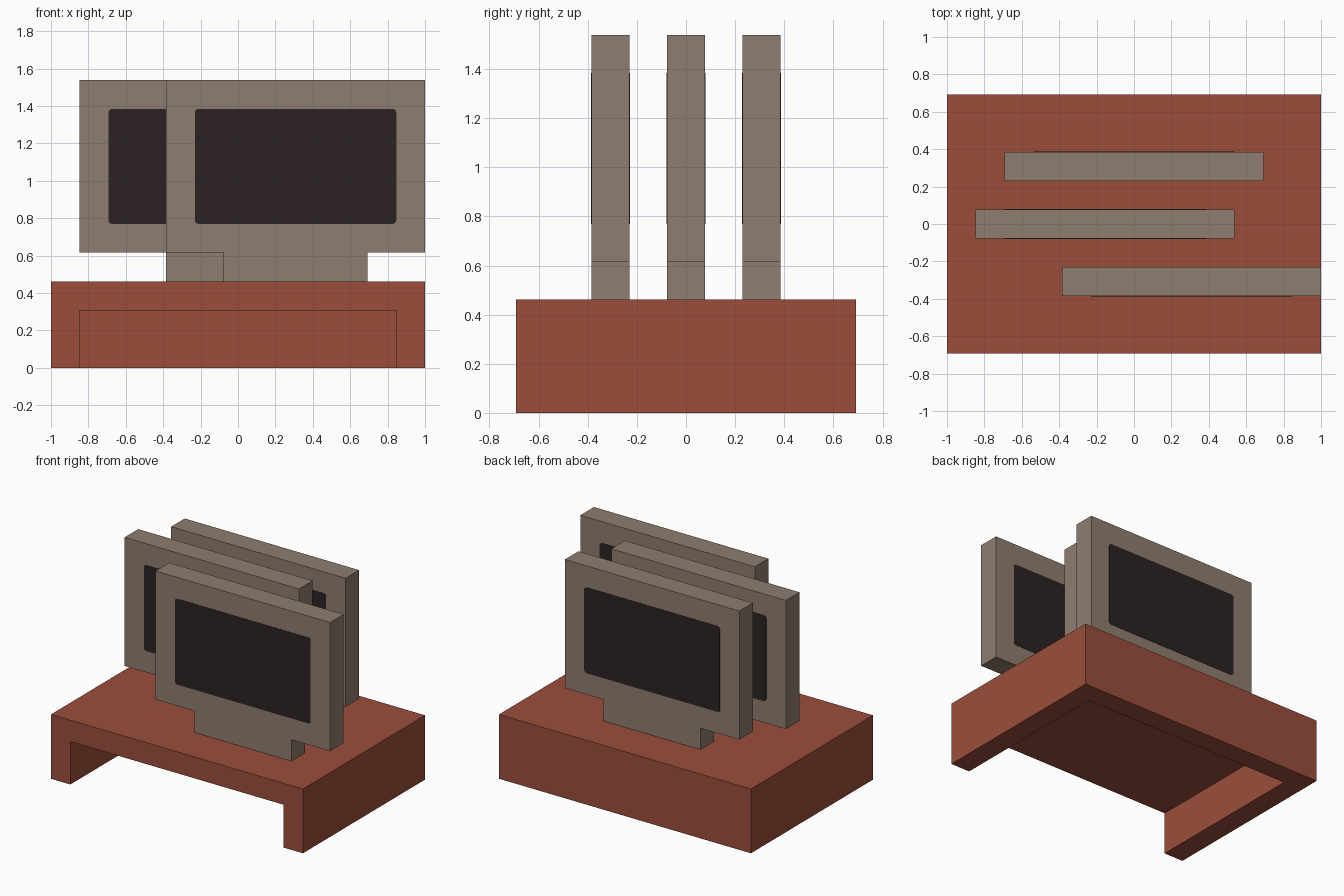
import bpy
import bmesh

U = 1 / 13  # base unit: the whole model sits on this grid

cube = bpy.data.objects.get("Cube")
if cube:
    bpy.data.objects.remove(cube, do_unlink=True)


def material(name, rgb):
    mat = bpy.data.materials.new(name)
    mat.use_nodes = True
    mat.diffuse_color = (*rgb, 1)
    mat.node_tree.nodes["Principled BSDF"].inputs["Base Color"].default_value = (*rgb, 1)
    return mat


RED = material("brick_red", (0.328, 0.076, 0.044))
TAUPE = material("taupe", (0.275, 0.205, 0.159))
DARK = material("dark_brown", (0.025, 0.016, 0.016))


def extrude_profile(name, points, y0, y1, mat, corner=0):
    """Extrude an (x, z) outline from y0 to y1, optionally rounding its corners."""
    bm = bmesh.new()
    face = bm.faces.new([bm.verts.new((x, y0, z)) for x, z in points])
    if corner:
        bmesh.ops.bevel(bm, geom=bm.verts[:], offset=corner, segments=3,
                        profile=0.5, affect='VERTICES')
    out = bmesh.ops.extrude_face_region(bm, geom=bm.faces[:])
    moved = [v for v in out["geom"] if isinstance(v, bmesh.types.BMVert)]
    bmesh.ops.translate(bm, verts=moved, vec=(0, y1 - y0, 0))
    bmesh.ops.recalc_face_normals(bm, faces=bm.faces[:])
    mesh = bpy.data.meshes.new(name)
    bm.to_mesh(mesh)
    bm.free()
    obj = bpy.data.objects.new(name, mesh)
    bpy.context.collection.objects.link(obj)
    mesh.materials.append(mat)
    return obj


def rect(x0, x1, z0, z1):
    return [(x0, z0), (x1, z0), (x1, z1), (x0, z1)]


# Base block, hollowed from below and open at the front
base = extrude_profile("base", rect(-1, 1, 0, 6 * U), -9 * U, 9 * U, RED)
cutter = extrude_profile("base_cutter", rect(-11 * U, 11 * U, -U, 4 * U),
                         -10 * U, 7 * U, RED)
cutter.hide_render = True
cut = base.modifiers.new("hollow", 'BOOLEAN')
cut.operation = 'DIFFERENCE'
cut.solver = 'EXACT'
cut.object = cutter
bpy.context.view_layer.objects.active = base
bpy.ops.object.modifier_apply(modifier=cut.name)
bpy.data.objects.remove(cutter, do_unlink=True)


# Upright panels: wide body, narrower foot, dark inset on both faces
def panel(name, x, y, foot_x):
    body = [(foot_x - 5, 6), (foot_x + 5, 6), (foot_x + 5, 8), (x + 9, 8),
            (x + 9, 20), (x - 9, 20), (x - 9, 8), (foot_x - 5, 8)]
    # Drop the repeated points where a foot edge meets a body edge
    body = [(px * U, pz * U) for px, pz in dict.fromkeys(body)]
    extrude_profile(name + "_panel", body, (y - 1) * U, (y + 1) * U, TAUPE)
    screen = rect((x - 7) * U, (x + 7) * U, 10 * U, 18 * U)
    for label, side in (("front", -1), ("back", 1)):
        surface = (y + side) * U
        extrude_profile(f"{name}_{label}_screen", screen, surface - 0.002,
                        surface + 0.002, DARK, corner=0.02)


panel("front", 4, -4, 4)
panel("middle", -2, 0, 0)
panel("back", 0, 4, 0)
